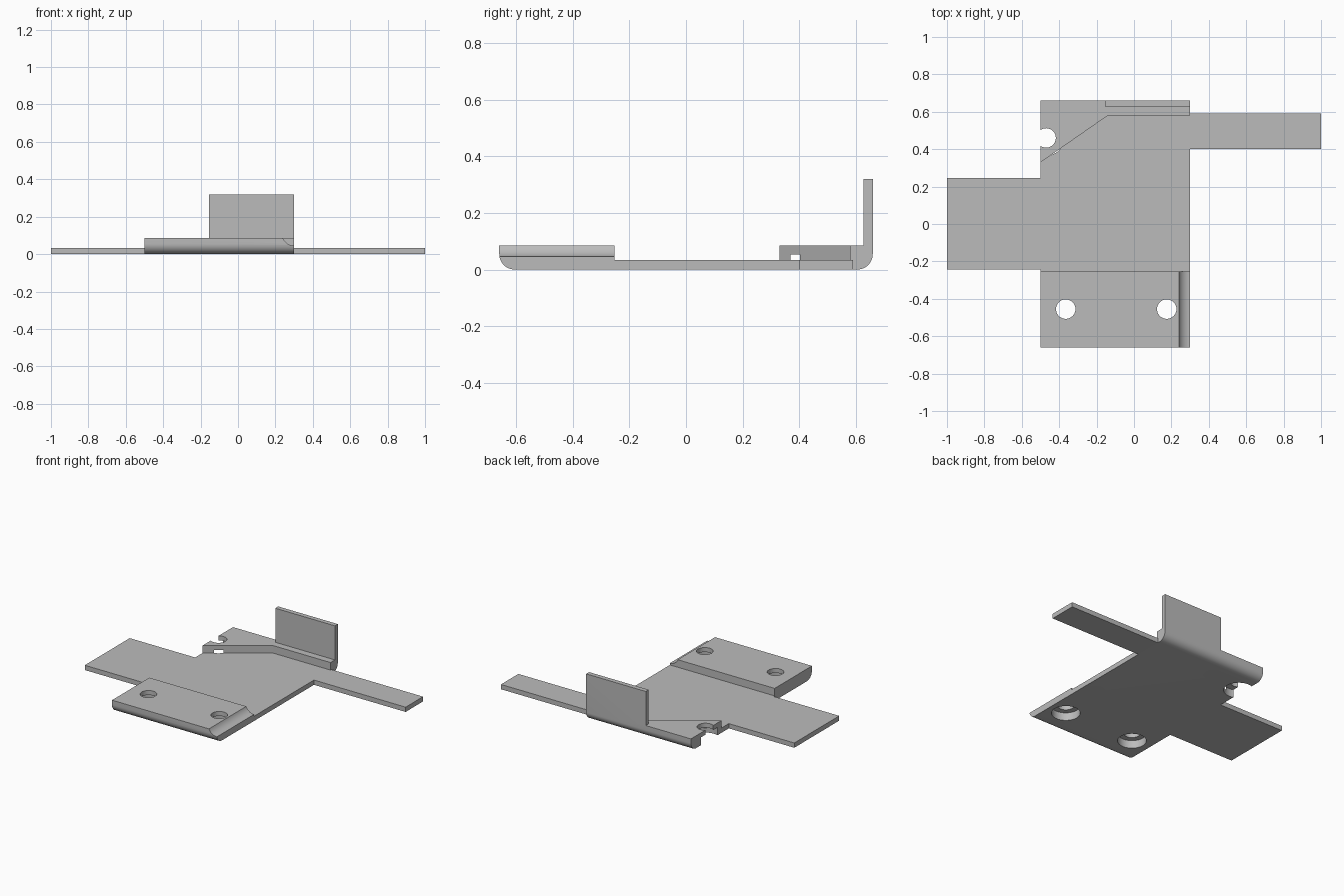
import bpy
from math import cos, sin, pi, radians

cube = bpy.data.objects.get("Cube")
if cube:
    bpy.data.objects.remove(cube, do_unlink=True)

steel = bpy.data.materials.new("grey_steel")
steel.use_nodes = True
GREY = (0.5, 0.5, 0.5, 1)
steel.diffuse_color = GREY
steel.node_tree.nodes["Principled BSDF"].inputs["Base Color"].default_value = GREY

T = 0.033       # sheet thickness
STEP = 0.085    # height of the raised pads
X0, X1, Y = -0.5, 0.3, 0.66


def prism(name, points, low, high, axis="z"):
    """Extrude a 2D outline along z (xy outline), x (yz outline) or y (xz outline)."""
    place = {"z": lambda a, b, c: (a, b, c),
             "x": lambda a, b, c: (c, a, b),
             "y": lambda a, b, c: (a, c, b)}[axis]
    n = len(points)
    verts = [place(a, b, c) for c in (low, high) for a, b in points]
    faces = [list(range(n))[::-1], list(range(n, 2 * n))]
    faces += [(i, (i + 1) % n, n + (i + 1) % n, n + i) for i in range(n)]
    if axis == "y":
        faces = [list(f)[::-1] for f in faces]
    mesh = bpy.data.meshes.new(name)
    mesh.from_pydata(verts, [], faces)
    mesh.materials.append(steel)
    obj = bpy.data.objects.new(name, mesh)
    bpy.context.collection.objects.link(obj)
    return obj


def arc(ca, cb, r, start, end, steps=12):
    angles = [radians(start + (end - start) * i / steps) for i in range(steps + 1)]
    return [(ca + r * cos(t), cb + r * sin(t)) for t in angles]


def rect(a0, a1, b0, b1):
    return [(a0, b0), (a1, b0), (a1, b1), (a0, b1)]


def disc(x, y, r, n=48):
    return [(x + r * cos(2 * pi * i / n), y + r * sin(2 * pi * i / n)) for i in range(n)]


def cut(target, cutter):
    cutter.hide_render = True
    mod = target.modifiers.new("cut", "BOOLEAN")
    mod.operation = "DIFFERENCE"
    mod.solver = "EXACT"
    mod.object = cutter
    bpy.context.view_layer.objects.active = target
    bpy.ops.object.modifier_apply(modifier=mod.name)
    bpy.data.objects.remove(cutter, do_unlink=True)


# Main bracket: side profile with rounded lower edges, raised pads and upright tab
R = 0.055
side = arc(-Y + R, R, R, 180, 270) + arc(Y - R, R, R, 270, 360)
side += [(Y, 0.32), (0.628, 0.32), (0.628, STEP), (0.3, STEP), (0.3, T),
         (-0.253, T), (-0.253, STEP), (-Y, STEP)]
body = prism("bracket_body", side, X0, X1, "x")

# Shape the rear pad with its diagonal edge, and narrow the upright tab
cut(body, prism("pocket", [(-0.6, 0.26), (0.4, 0.26), (0.4, 0.58), (-0.14, 0.58)], T, 0.2))
cut(body, prism("tab_side", rect(-0.6, -0.155, 0.6, 0.7), STEP, 0.4))

# Concave relief along the end of the front pad
relief = arc(0.3, 0.11, 0.0646, 180, 270) + [(0.4, 0.0454), (0.4, 0.11)]
cut(body, prism("relief", relief, -0.7, -0.253, "y"))

# Screw holes, counterbored from below
for x, y, bore in ((-0.365, -0.455, 0.09), (0.175, -0.455, 0.09), (-0.47, 0.46, 0.095)):
    cut(body, prism("hole", disc(x, y, 0.052), -0.1, 0.2))
    cut(body, prism("counterbore", disc(x, y, bore), -0.1, 0.054))

# Flat arms on both sides
right_arm = prism("wide_right_arm", rect(-1, X0, -0.243, 0.247), 0, T)
left_arm = prism("narrow_left_arm", rect(X1, 1, 0.4, 0.59), 0, T)

# Smooth the rounded surfaces, keep the edges crisp
bpy.ops.object.select_all(action="DESELECT")
body.select_set(True)
bpy.context.view_layer.objects.active = body
bpy.ops.object.shade_smooth_by_angle(angle=radians(30))
